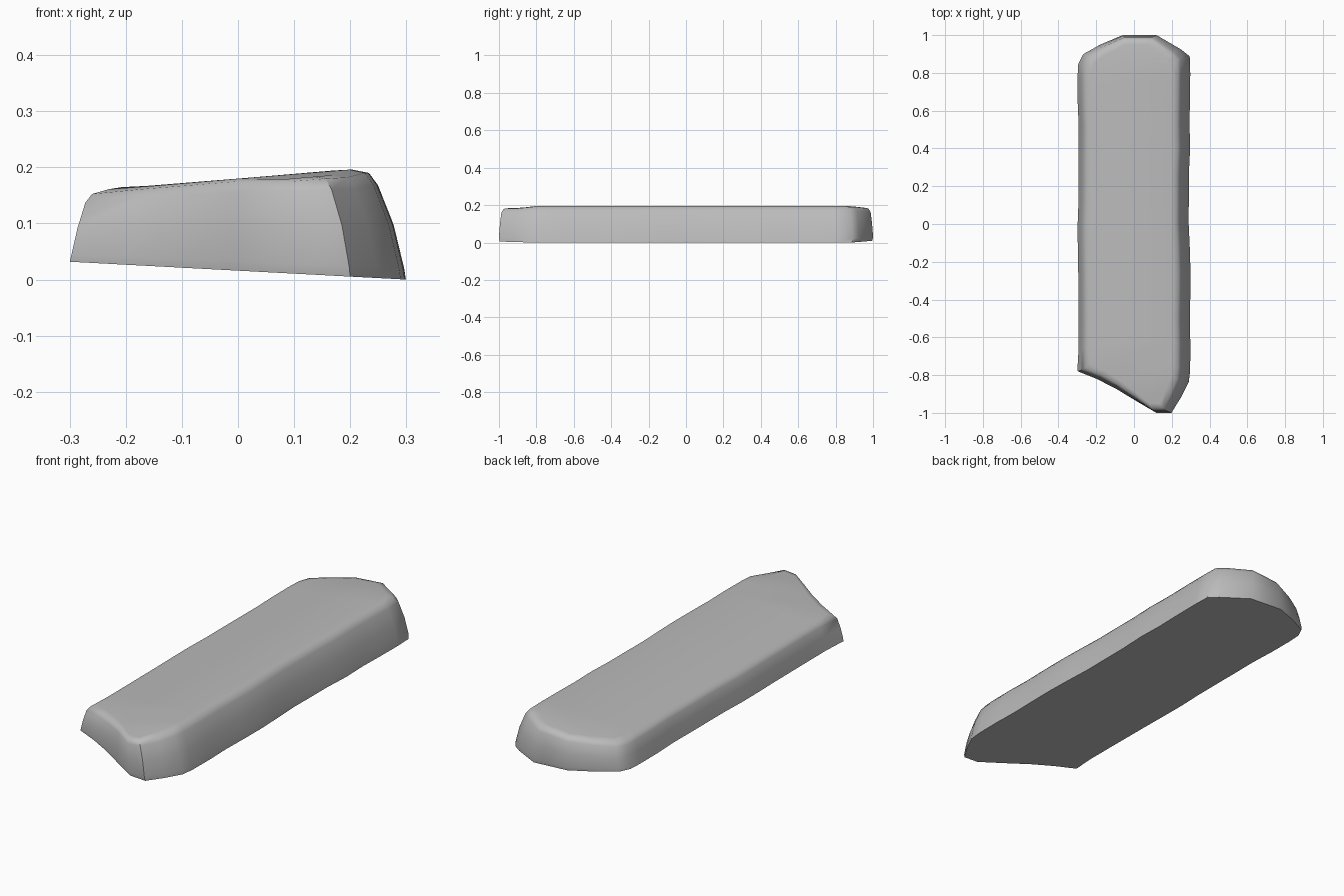
import bpy, bmesh, math, random

if "Cube" in bpy.data.objects:
    bpy.data.objects.remove(bpy.data.objects["Cube"])

random.seed(4)

stone = bpy.data.materials.new("grey stone")
stone.diffuse_color = (0.5, 0.5, 0.5, 1)
stone.use_nodes = True
stone.node_tree.nodes["Principled BSDF"].inputs["Base Color"].default_value = stone.diffuse_color


def along(x, y0, y1, count, wobble):
    """Points up or down a long side, with slight chipped irregularity."""
    return [(x - math.copysign(random.uniform(0, wobble), x), y0 + (y1 - y0) * i / (count - 1))
            for i in range(count)]


# Slab footprint, counter-clockwise from the pointed front end
outline = [(0.12, -1.0), (0.2, -1.0), (0.25, -0.92), (0.29, -0.84)]
outline += along(0.3, -0.78, 0.8, 13, 0.012)
outline += [(0.295, 0.89), (0.25, 0.925), (0.12, 1.0), (0.03, 1.0), (-0.06, 1.0),
            (-0.18, 0.95), (-0.27, 0.9), (-0.295, 0.85)]
outline += along(-0.3, 0.78, -0.66, 12, 0.008)
outline += [(-0.3, -0.78), (-0.2, -0.82), (-0.1, -0.87), (0.0, -0.93)]


def under(x):
    return 0.018 - 0.053 * x


def top(x):
    if x < -0.2:
        return 0.168 + (x + 0.2) * 0.16
    return min(0.198, 0.182 + 0.085 * x)


def inset(x, y, left, right, ends):
    """Pull an outline point inward by a different amount on each side."""
    nx = x * (1 - (right if x > 0 else left) / 0.3)
    return nx, y * (1 - ends)


# Each ring: height share, inset at left, right and the ends
rings = [(0.0, 0.0, 0.0, 0.004), (0.10, 0.003, 0.003, 0.0), (0.5, 0.014, 0.022, 0.005),
         (0.86, 0.028, 0.05, 0.013), (0.97, 0.04, 0.066, 0.025), (1.0, 0.07, 0.095, 0.05)]

bm = bmesh.new()
loops = []
for share, left, right, ends in rings:
    loop = []
    for x, y in outline:
        nx, ny = inset(x, y, left, right, ends)
        low, high = under(x), top(nx)
        # the pointed front corner dips a little
        if y < -0.9 and x > 0.1:
            high -= 0.008
        loop.append(bm.verts.new((nx, ny, low + (high - low) * share)))
    loops.append(loop)

# Side walls and softened rim
n = len(outline)
for a, b in zip(loops, loops[1:]):
    for i in range(n):
        j = (i + 1) % n
        bm.faces.new((a[i], a[j], b[j], b[i]))

# Flat underside and worn top
bm.faces.new(loops[0][::-1])
bm.faces.new(loops[-1])
bmesh.ops.triangulate(bm, faces=[f for f in bm.faces if len(f.verts) > 4])
bmesh.ops.recalc_face_normals(bm, faces=bm.faces)

# Stand on the ground
lowest = min(v.co.z for v in bm.verts)
for v in bm.verts:
    v.co.z -= lowest

mesh = bpy.data.meshes.new("stone_slab")
bm.to_mesh(mesh)
bm.free()
slab = bpy.data.objects.new("stone_slab", mesh)
bpy.context.collection.objects.link(slab)
mesh.materials.append(stone)
bpy.context.view_layer.objects.active = slab
slab.select_set(True)
bpy.ops.object.shade_smooth_by_angle(angle=math.radians(50))
